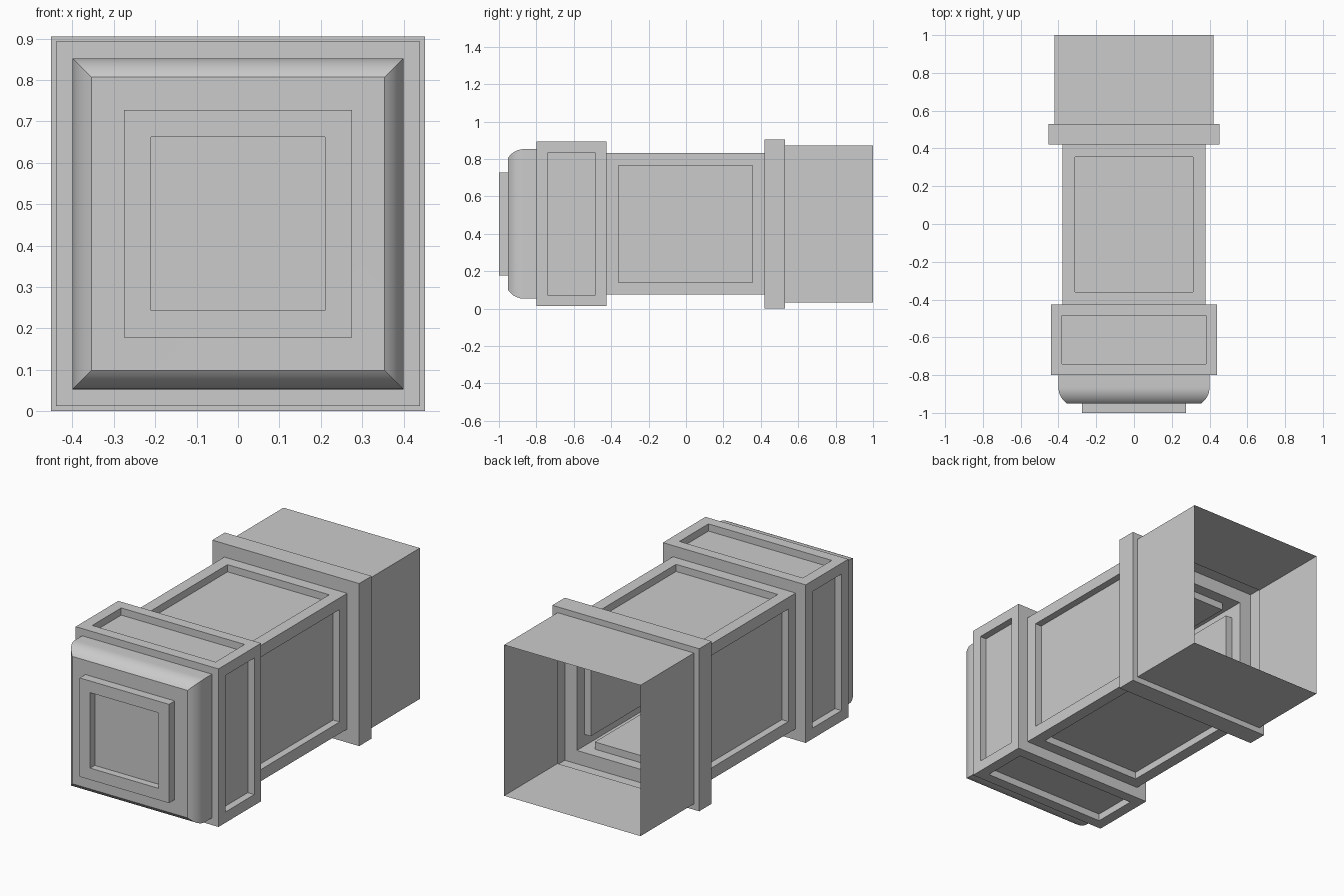
import bpy, bmesh
from math import sin, cos, radians

if "Cube" in bpy.data.objects:
    bpy.data.objects.remove(bpy.data.objects["Cube"])

CZ = 0.4525  # height of the long axis


def square_shell(name, profile, cap=False, panel_faces=None, margin=0.065, depth=0.04):
    """Loft square rings along y from (y, half_width) pairs, then sink panels."""
    bm = bmesh.new()
    rings = []
    for y, h in profile:
        rings.append([bm.verts.new((sx * h, y, CZ + sz * h))
                      for sx, sz in ((-1, -1), (1, -1), (1, 1), (-1, 1))])
    sides = []
    for a, b in zip(rings, rings[1:]):
        sides.append([bm.faces.new((a[i], b[i], b[(i + 1) % 4], a[(i + 1) % 4]))
                      for i in range(4)])
    front = [bm.faces.new(rings[0])] if cap else []
    bm.normal_update()

    # Recessed panels
    chosen = front if panel_faces == "front" else (
        sides[panel_faces] if panel_faces is not None else [])
    if chosen:
        bmesh.ops.inset_individual(bm, faces=chosen, thickness=margin, use_even_offset=True)
        bm.normal_update()
        normals = [f.normal.copy() for f in chosen]
        for f, n in zip(chosen, normals):
            new = bmesh.ops.extrude_discrete_faces(bm, faces=[f])["faces"][0]
            bmesh.ops.translate(bm, verts=new.verts[:], vec=-n * depth)

    for f in bm.faces:
        f.smooth = True
    me = bpy.data.meshes.new(name)
    bm.to_mesh(me)
    bm.free()
    me.set_sharp_from_angle(angle=radians(30))
    ob = bpy.data.objects.new(name, me)
    bpy.context.collection.objects.link(ob)
    return ob


# Raised square plate on the nose, with a sunken centre
square_shell("front_plate", [(-1.0, 0.275), (-0.95, 0.275)], cap=True, panel_faces="front")

# Nose with rounded shoulders
r = 0.103
arc = [(-0.865 - r * sin(t), 0.40 - r + r * cos(t))
       for t in (radians(56 * k / 8) for k in range(8, -1, -1))]
square_shell("rounded_nose", [(-0.95, 0.275)] + arc + [(-0.80, 0.40)])

# Panelled collar, including its front step
square_shell("front_collar", [(-0.80, 0.40), (-0.80, 0.44), (-0.425, 0.44), (-0.425, 0.378)],
             panel_faces=1, margin=0.06)

# Main panelled body
square_shell("main_body", [(-0.425, 0.378), (0.42, 0.378)], panel_faces=0)

# Rear flange with both steps
square_shell("rear_flange", [(0.42, 0.378), (0.42, 0.4525), (0.53, 0.4525), (0.53, 0.42)])

# Open rear sleeve
square_shell("rear_sleeve", [(0.53, 0.42), (1.0, 0.42)])
